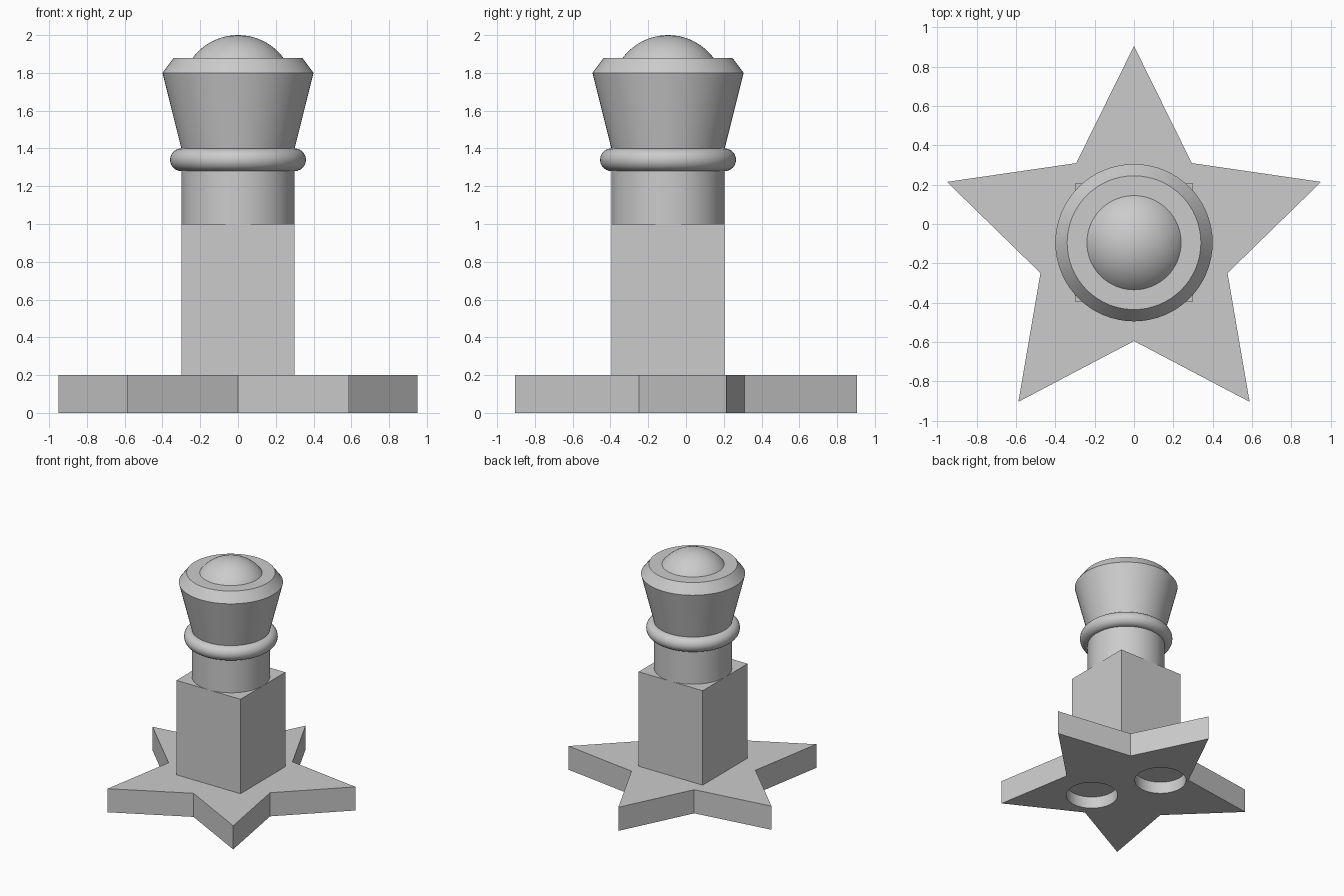
import bpy, bmesh, math

if "Cube" in bpy.data.objects:
    bpy.data.objects.remove(bpy.data.objects["Cube"], do_unlink=True)

CY = -0.095  # y of the shared vertical axis

grey = bpy.data.materials.new("plain grey")
grey.use_nodes = True
grey.diffuse_color = (0.6, 0.6, 0.6, 1)
grey.node_tree.nodes["Principled BSDF"].inputs["Base Color"].default_value = (0.6, 0.6, 0.6, 1)


def finish(name, smooth=True):
    ob = bpy.context.object
    ob.name = ob.data.name = name
    ob.data.materials.clear()
    ob.data.materials.append(grey)
    if smooth:
        bpy.ops.object.shade_smooth_by_angle(angle=math.radians(30))
    return ob


def cone(name, r1, r2, z1, z2, x=0, y=CY):
    bpy.ops.mesh.primitive_cone_add(vertices=64, radius1=r1, radius2=r2,
                                    depth=z2 - z1, location=(x, y, (z1 + z2) / 2))
    return finish(name)


# Five-pointed star base
bm = bmesh.new()
ring = []
for i in range(10):
    a, r = math.pi / 2 + i * math.pi / 5, 1.0 if i % 2 == 0 else 0.5
    ring.append(bm.verts.new((r * math.cos(a), CY + r * math.sin(a), 0)))
face = bm.faces.new(ring)
top = bmesh.ops.extrude_face_region(bm, geom=[face])["geom"]
bmesh.ops.translate(bm, vec=(0, 0, 0.2),
                    verts=[g for g in top if isinstance(g, bmesh.types.BMVert)])
bmesh.ops.recalc_face_normals(bm, faces=bm.faces)
mesh = bpy.data.meshes.new("star_base")
bm.to_mesh(mesh)
bm.free()
star = bpy.data.objects.new("star_base", mesh)
bpy.context.collection.objects.link(star)
mesh.materials.append(grey)

# Two round sockets in the underside
for side in (-1, 1):
    cutter = cone("socket_cutter", 0.2, 0.2, -0.1, 0.1, side * 0.13, CY - side * 0.26)
    cutter.hide_render = True
    mod = star.modifiers.new("socket", "BOOLEAN")
    mod.operation, mod.solver, mod.object = "DIFFERENCE", "EXACT", cutter
    bpy.context.view_layer.objects.active = star
    bpy.ops.object.modifier_apply(modifier=mod.name)
    bpy.data.objects.remove(cutter, do_unlink=True)
bpy.ops.object.select_all(action="DESELECT")
star.select_set(True)
bpy.ops.object.shade_smooth_by_angle(angle=math.radians(30))

# Square pillar
bpy.ops.mesh.primitive_cube_add(size=1, location=(0, CY, 0.6))
bpy.context.object.scale = (0.6, 0.6, 0.8)
finish("square_pillar", smooth=False)

# Round neck with a collar
cone("neck", 0.3, 0.3, 1.0, 1.4)
bpy.ops.mesh.primitive_torus_add(major_segments=64, minor_segments=24, major_radius=0.3,
                                 minor_radius=0.06, location=(0, CY, 1.34))
finish("collar")

# Flared head, bevelled rim and domed cap
cone("flared_head", 0.3, 0.4, 1.4, 1.8)
cone("bevelled_rim", 0.4, 0.34, 1.8, 1.88)
bpy.ops.mesh.primitive_uv_sphere_add(segments=64, ring_count=32, radius=0.3,
                                     location=(0, CY, 1.7))
dome = finish("domed_cap")
bm = bmesh.new()
bm.from_mesh(dome.data)
bmesh.ops.bisect_plane(bm, geom=bm.verts[:] + bm.edges[:] + bm.faces[:],
                       plane_co=(0, 0, 0.17), plane_no=(0, 0, 1), clear_inner=True)
bm.to_mesh(dome.data)
bm.free()
